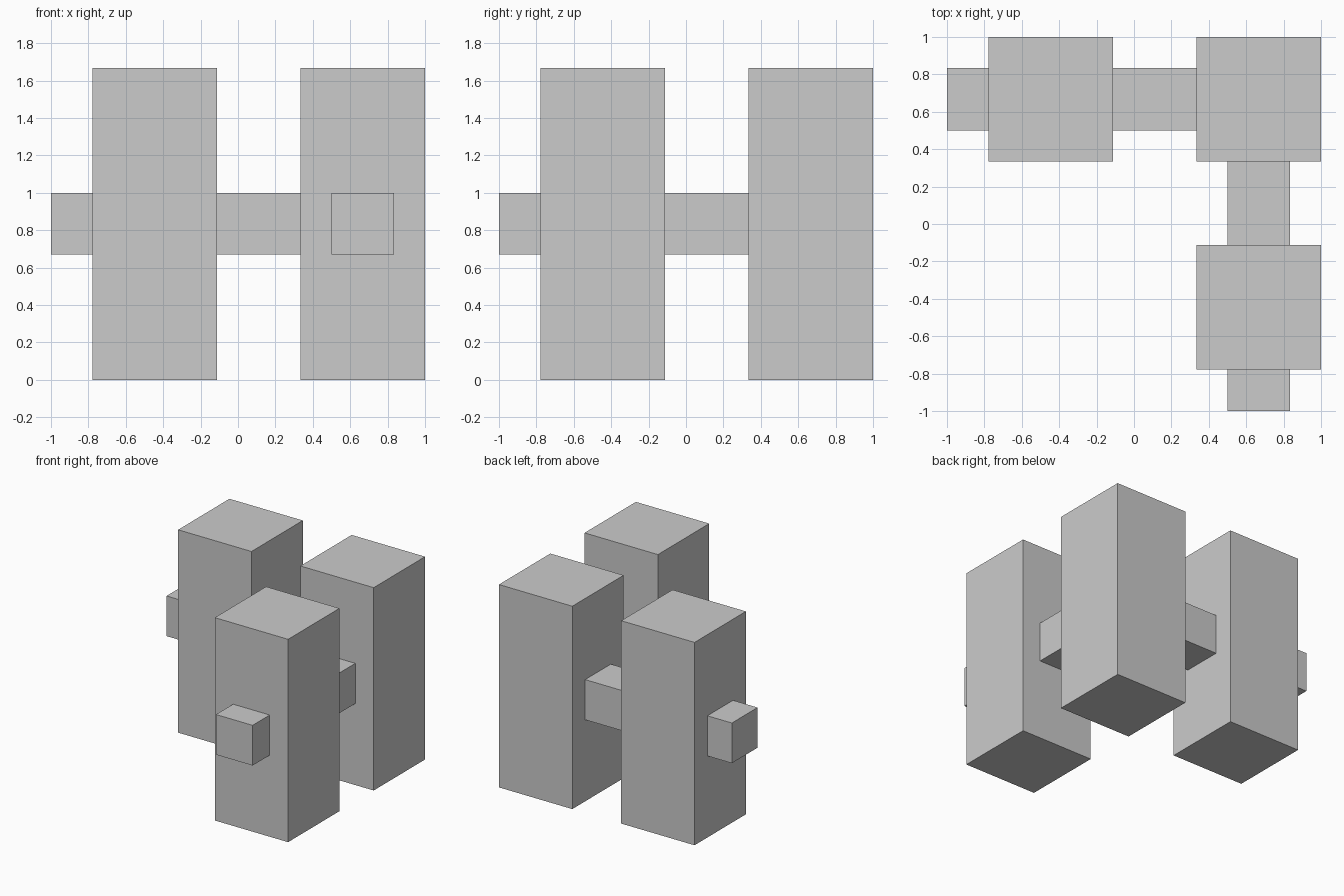
import bpy

if "Cube" in bpy.data.objects:
    bpy.data.objects.remove(bpy.data.objects["Cube"])


def box(name, lo, hi):
    """Axis-aligned box between two opposite corners."""
    center = [(a + b) / 2 for a, b in zip(lo, hi)]
    bpy.ops.mesh.primitive_cube_add(size=1, location=center)
    obj = bpy.context.object
    obj.name = name
    obj.scale = [b - a for a, b in zip(lo, hi)]
    bpy.ops.object.transform_apply(location=False, rotation=False, scale=True)
    return obj


POST = 2 / 3       # post width
HEIGHT = 5 / 3     # post height
NEAR = 1 / 3       # inner face of the corner post
END = -7 / 9       # outer face of the end posts

# Three square posts forming an L
for name, x, y in (("corner_post", NEAR, NEAR),
                   ("left_post", END, NEAR),
                   ("front_post", NEAR, END)):
    box(name, (x, y, 0), (x + POST, y + POST, HEIGHT))

# Rails run from the corner post through each end post and stick out beyond it
box("left_rail", (-1, 0.5, 0.67), (0.4, 0.833, 1))
box("front_rail", (0.5, -1, 0.67), (0.833, 0.4, 1))
